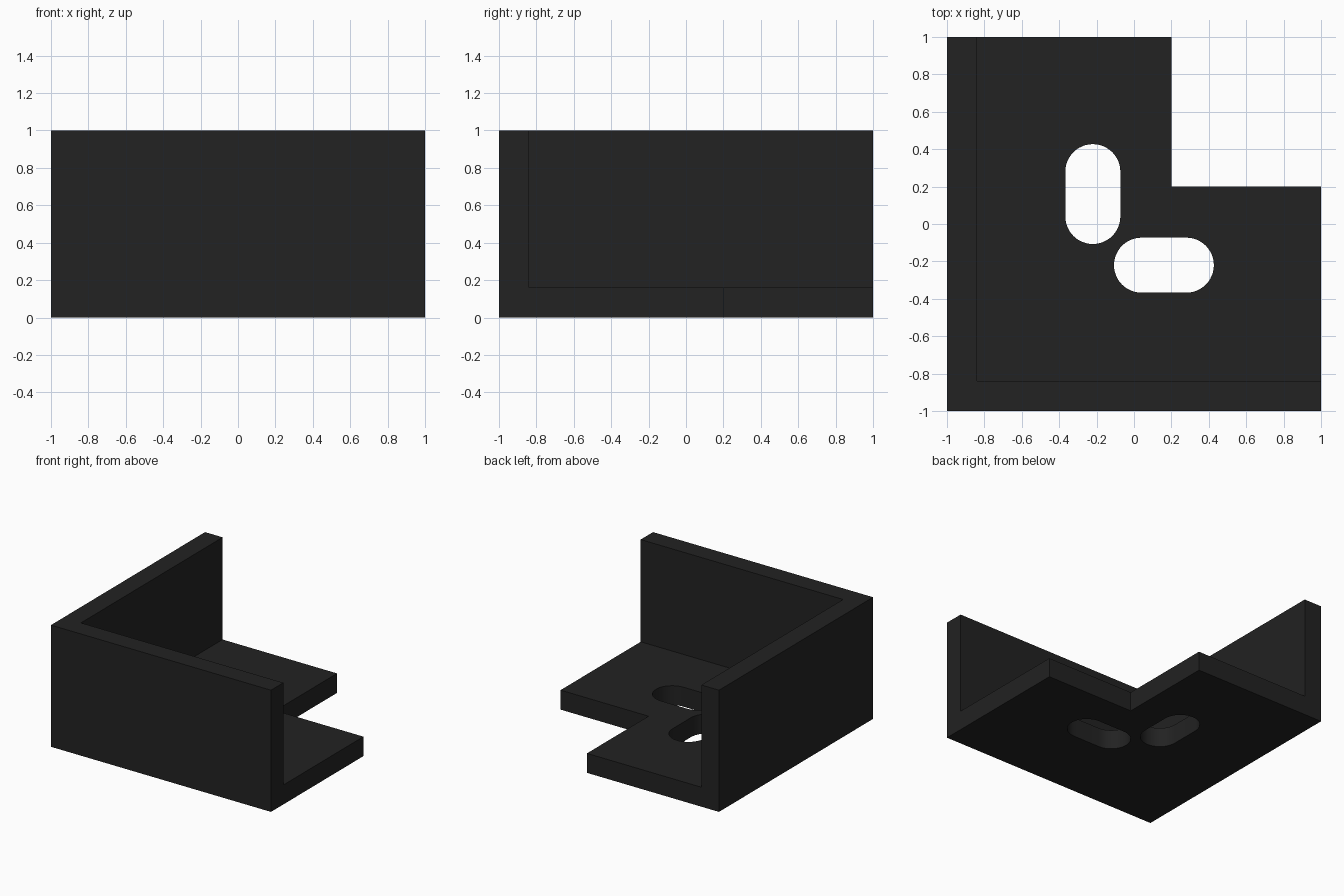
import bpy, bmesh, math

if "Cube" in bpy.data.objects:
    bpy.data.objects.remove(bpy.data.objects["Cube"])

black = bpy.data.materials.new("matte black")
black.diffuse_color = (0.016, 0.016, 0.016, 1)
black.use_nodes = True
black.node_tree.nodes["Principled BSDF"].inputs["Base Color"].default_value = black.diffuse_color


def prism(name, outline, z0, z1):
    """Extrude a flat counter-clockwise outline from z0 up to z1."""
    bm = bmesh.new()
    face = bm.faces.new([bm.verts.new((x, y, z0)) for x, y in outline])
    top = bmesh.ops.extrude_face_region(bm, geom=[face])["geom"]
    verts = [v for v in top if isinstance(v, bmesh.types.BMVert)]
    bmesh.ops.translate(bm, verts=verts, vec=(0, 0, z1 - z0))
    bmesh.ops.recalc_face_normals(bm, faces=bm.faces)
    mesh = bpy.data.meshes.new(name)
    bm.to_mesh(mesh)
    bm.free()
    mesh.materials.append(black)
    ob = bpy.data.objects.new(name, mesh)
    bpy.context.collection.objects.link(ob)
    return ob


def rect(x0, y0, x1, y1):
    return [(x0, y0), (x1, y0), (x1, y1), (x0, y1)]


def slot(cx, cy, radius, half, upright, n=24):
    """Rounded slot outline; half is the offset of each end's arc centre."""
    pts = []
    for end in (1, -1):
        for i in range(n + 1):
            a = -math.pi / 2 + math.pi * i / n
            x = end * (half + radius * math.cos(a))
            y = end * radius * math.sin(a)
            pts.append((cx - y, cy + x) if upright else (cx + x, cy + y))
    return pts


def cut(ob, cutter):
    cutter.hide_render = True
    mod = ob.modifiers.new("cut", 'BOOLEAN')
    mod.operation, mod.solver, mod.object = 'DIFFERENCE', 'EXACT', cutter
    bpy.context.view_layer.objects.active = ob
    bpy.ops.object.modifier_apply(modifier=mod.name)
    bpy.data.objects.remove(cutter)


WALL = 0.16

# Block with the outer L-shaped footprint
bracket = prism("corner_bracket",
                [(-1, -1), (1, -1), (1, 0.2), (0.2, 0.2), (0.2, 1), (-1, 1)], 0, 1)

# Hollow leaving two walls and the floor plate
inner = -1 + WALL
cut(bracket, prism("hollow", rect(inner, inner, 1.5, 1.5), WALL, 1.5))

# Two screw slots through the floor, mirrored across the diagonal
cut(bracket, prism("slot_side", slot(-0.22, 0.16, 0.147, 0.12, True), -0.2, 0.5))
cut(bracket, prism("slot_front", slot(0.16, -0.22, 0.147, 0.12, False), -0.2, 0.5))

# Smooth slot walls, sharp edges elsewhere
bpy.ops.object.select_all(action='DESELECT')
bracket.select_set(True)
bpy.context.view_layer.objects.active = bracket
bpy.ops.object.shade_smooth_by_angle(angle=math.radians(30))
